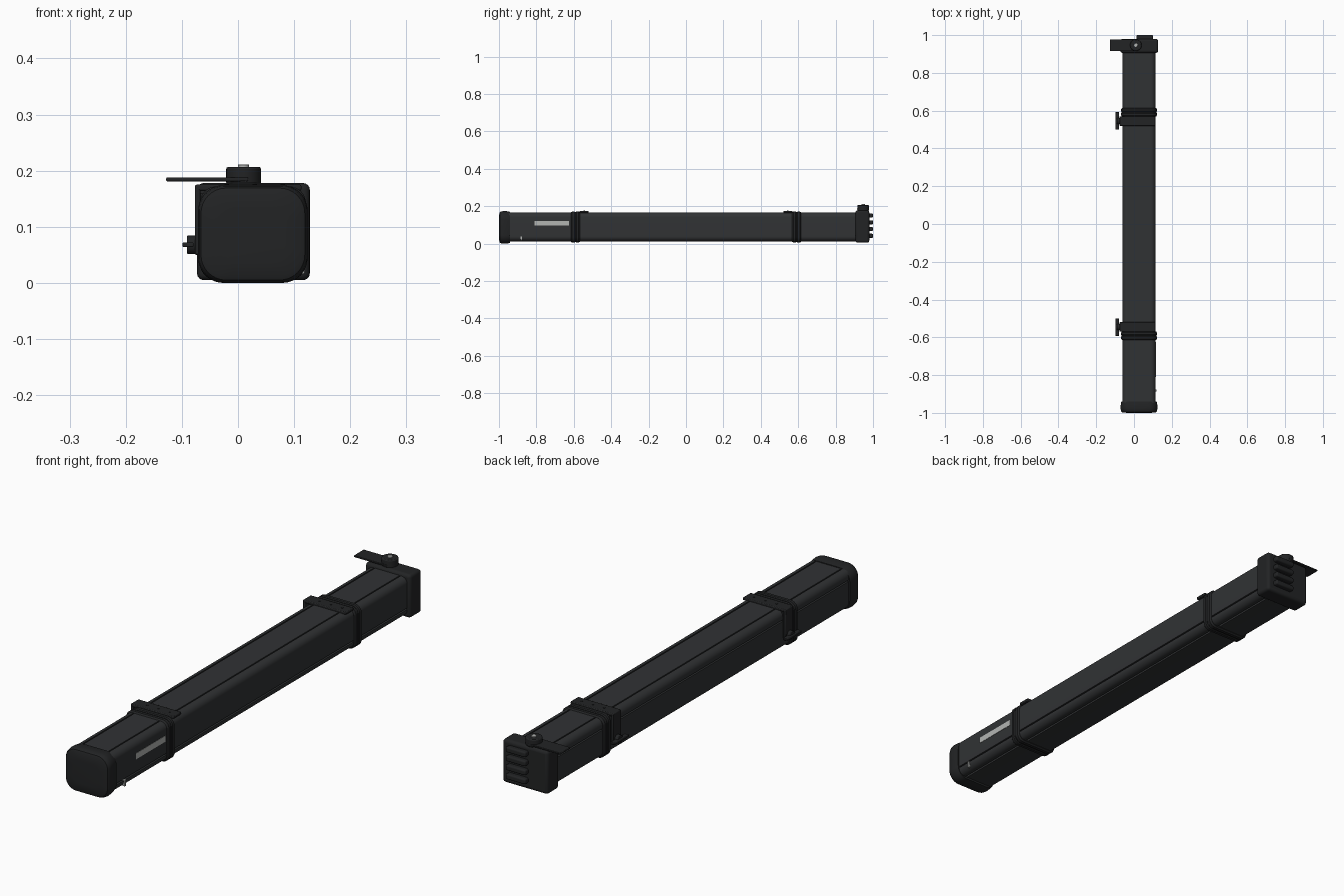
import bpy, bmesh, math

if "Cube" in bpy.data.objects:
    bpy.data.objects.remove(bpy.data.objects["Cube"])


def mat(name, c):
    m = bpy.data.materials.new(name)
    m.diffuse_color = (*c, 1)
    m.use_nodes = True
    m.node_tree.nodes["Principled BSDF"].inputs["Base Color"].default_value = m.diffuse_color
    return m


SHELL = mat("charcoal_shell", (0.030, 0.032, 0.034))
BLACK = mat("black_plastic", (0.016, 0.017, 0.018))
METAL = mat("light_metal", (0.45, 0.46, 0.45))


def finish(name, bm, material, bevel=0, segs=3):
    bmesh.ops.recalc_face_normals(bm, faces=bm.faces)
    me = bpy.data.meshes.new(name)
    bm.to_mesh(me)
    bm.free()
    ob = bpy.data.objects.new(name, me)
    bpy.context.collection.objects.link(ob)
    me.materials.append(material)
    if bevel:
        b = ob.modifiers.new("bevel", "BEVEL")
        b.width, b.segments = bevel, segs
    bpy.ops.object.select_all(action='DESELECT')
    ob.select_set(True)
    bpy.context.view_layer.objects.active = ob
    bpy.ops.object.shade_smooth_by_angle(angle=math.radians(35))
    return ob


def box(name, x, y, z, material, bevel=0, segs=3):
    bm = bmesh.new()
    bmesh.ops.create_cube(bm, size=1)
    for v in bm.verts:
        for i, (a, b) in enumerate((x, y, z)):
            v.co[i] = (a + b) / 2 + v.co[i] * (b - a)
    return finish(name, bm, material, bevel, segs)


def cyl(name, centre, r, h, material, axis='Z', bevel=0):
    bm = bmesh.new()
    bmesh.ops.create_cone(bm, cap_ends=True, segments=32, radius1=r, radius2=r, depth=h)
    for v in bm.verts:
        if axis == 'X':
            v.co = (v.co.z, v.co.y, -v.co.x)
        v.co.x += centre[0]
        v.co.y += centre[1]
        v.co.z += centre[2]
    return finish(name, bm, material, bevel, 2)


def rounded(x0, x1, z0, z1, r, n=8):
    """Rounded rectangle in XZ, n + 1 points per corner, from bottom right."""
    pts = []
    for k, (cx, cz) in enumerate(((x1 - r, z0 + r), (x1 - r, z1 - r),
                                  (x0 + r, z1 - r), (x0 + r, z0 + r))):
        for i in range(n + 1):
            a = math.radians(-90 + 90 * k + 90 * i / n)
            pts.append((cx + r * math.cos(a), cz + r * math.sin(a)))
    return pts


def loft(name, sections, material, bevel=0):
    """Skin matching XZ profiles placed along y and close both ends."""
    bm = bmesh.new()
    rings = [[bm.verts.new((x, y, z)) for x, z in p] for y, p in sections]
    n = len(rings[0])
    for a, b in zip(rings, rings[1:]):
        for i in range(n):
            j = (i + 1) % n
            bm.faces.new((a[i], a[j], b[j], b[i]))
    bm.faces.new(rings[0])
    bm.faces.new(rings[-1])
    return finish(name, bm, material, bevel)


# Long housing, with lengthwise grooves cut into its cross-section
p = rounded(-0.061, 0.115, 0.012, 0.167, 0.026)
right = [(0.115, 0.04), (0.107, 0.04), (0.107, 0.046), (0.115, 0.046)]
top = [(0.086, 0.167), (0.086, 0.161), (0.081, 0.161), (0.081, 0.167),
       (-0.028, 0.167), (-0.028, 0.161), (-0.033, 0.161), (-0.033, 0.167)]
left = [(-0.061, 0.13), (-0.053, 0.13), (-0.053, 0.124), (-0.061, 0.124)]
bottom = [(0.074, 0.012), (0.074, 0.02), (0.082, 0.02), (0.082, 0.012)]
profile = p[:9] + right + p[9:18] + top + p[18:27] + left + p[27:] + bottom
loft("housing", [(-0.96, profile), (0.92, profile)], SHELL)

# Front end cap, flaring out and then doming shut
cap = [(-0.94, 0.004, 0.045), (-0.955, 0.001, 0.045), (-0.975, 0.0, 0.045),
       (-0.988, 0.0015, 0.045), (-0.995, 0.005, 0.045), (-0.998, 0.011, 0.045),
       (-1.0, 0.04, 0.03)]
loft("front_end_cap", [(y, rounded(-0.071 + d, 0.124 - d, d, 0.174 - d, r))
                       for y, d, r in cap], BLACK)

# Back gear housing with four vent ribs
box("gear_housing", (-0.073, 0.128), (0.906, 0.980), (0.005, 0.178), BLACK, 0.012, 4)
for i in range(4):
    z = 0.042 + i * 0.036
    box(f"vent_rib_{i + 1}", (0.012, 0.1), (0.97, 1.0), (z - 0.011, z + 0.011), BLACK, 0.006)

# Lever plate and pivot knob on the gear housing
box("lever_plate", (-0.128, 0.018), (0.915, 0.978), (0.181, 0.188), BLACK, 0.002, 2)
cyl("pivot_knob", (0.01, 0.947, 0.191), 0.031, 0.032, BLACK, bevel=0.004)
cyl("pivot_pin", (0.01, 0.947, 0.207), 0.010, 0.008, METAL, bevel=0.001)

# Clamp straps and mounting brackets, mirrored front and back
for side, s in (("front", -1), ("back", 1)):
    def span(a, b):
        return tuple(sorted((s * a, s * b)))
    ya, yb = span(0.568, 0.615)
    outer = lambda d: rounded(-0.068 + d, 0.121 - d, 0.005 + d, 0.172 - d, 0.03 - d / 2)
    loft(f"{side}_strap", [(ya, outer(0.005)), (ya + 0.006, outer(0)), (ya + 0.018, outer(0)),
                           (ya + 0.022, outer(0.003)), (yb - 0.022, outer(0.003)),
                           (yb - 0.018, outer(0)), (yb - 0.006, outer(0)),
                           (yb, outer(0.005))], BLACK)
    box(f"{side}_bracket_top", (-0.077, 0.113), span(0.520, 0.570), (0.164, 0.175), BLACK, 0.003, 2)
    box(f"{side}_bracket_side", (-0.077, -0.067), span(0.520, 0.570), (0.05, 0.174), BLACK, 0.003, 2)
    box(f"{side}_bracket_foot", (-0.070, -0.055), span(0.525, 0.565), (0.055, 0.16), BLACK)
    cyl(f"{side}_clamp_boss", (-0.080, s * 0.545, 0.068), 0.0165, 0.022, BLACK, 'X', 0.002)
    box(f"{side}_clamp_wing", (-0.099, -0.079), span(0.50, 0.592), (0.064, 0.072), BLACK, 0.002, 2)
    for x in (-0.02, 0.03, 0.08):
        cyl(f"{side}_bracket_rivet", (x, s * 0.545, 0.175), 0.004, 0.003, BLACK)

# Blank label and locking pin on the right side
box("blank_label", (0.113, 0.1163), (-0.81, -0.625), (0.096, 0.120), METAL)
box("locking_pin", (0.108, 0.119), (-0.886, -0.876), (0.016, 0.042), METAL, 0.002, 2)
